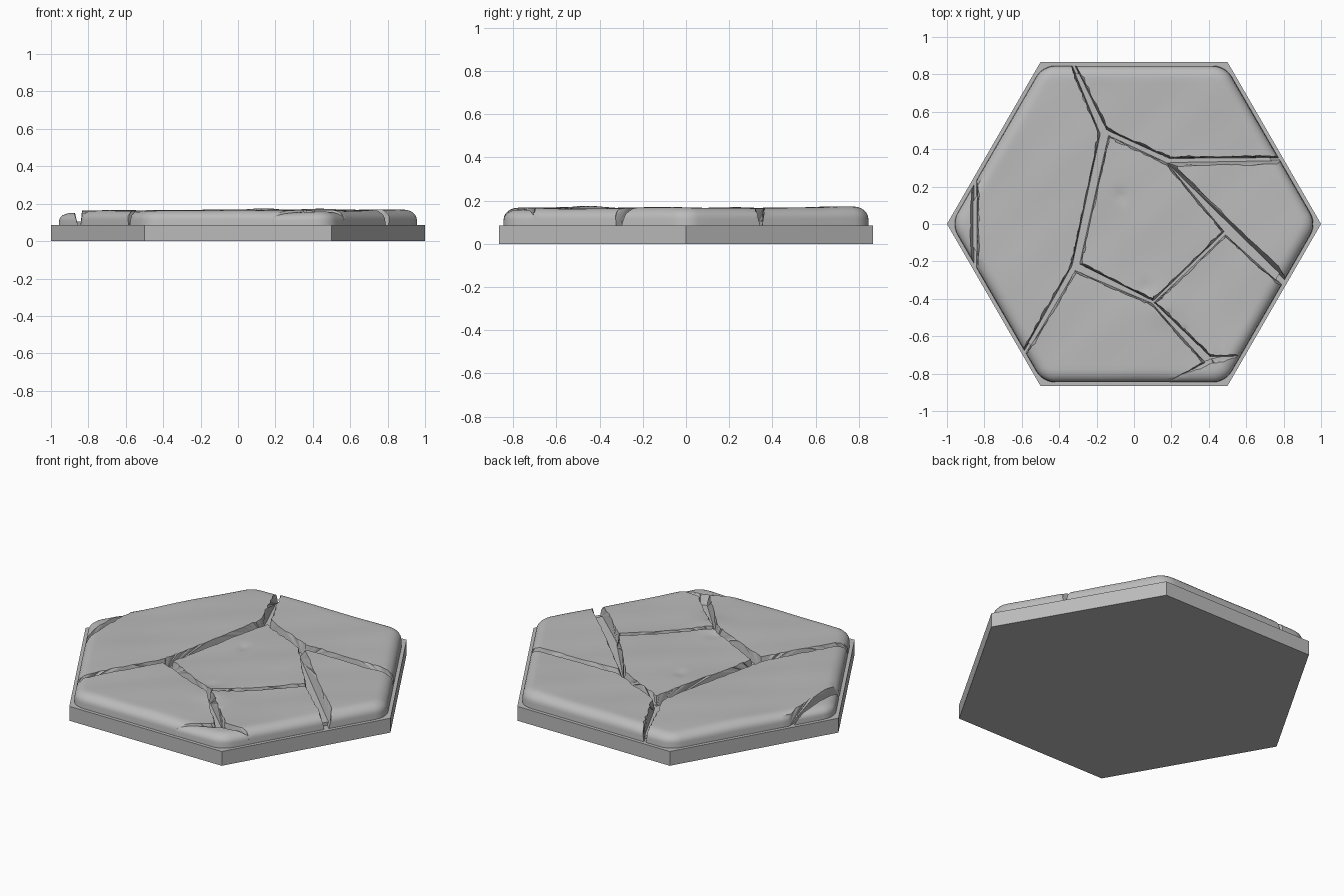
import bpy, bmesh, math, random
from mathutils import Vector

if "Cube" in bpy.data.objects:
    bpy.data.objects.remove(bpy.data.objects["Cube"])

random.seed(4)
BASE_TOP, STONE_TOP = 0.085, 0.165

grey = bpy.data.materials.new("stone grey")
grey.diffuse_color = (0.5, 0.5, 0.5, 1)
grey.use_nodes = True
grey.node_tree.nodes["Principled BSDF"].inputs["Base Color"].default_value = grey.diffuse_color


def add_object(name, bm, smooth=False):
    me = bpy.data.meshes.new(name)
    bmesh.ops.recalc_face_normals(bm, faces=bm.faces)
    bm.to_mesh(me)
    bm.free()
    me.materials.append(grey)
    ob = bpy.data.objects.new(name, me)
    bpy.context.collection.objects.link(ob)
    if smooth:
        bpy.context.view_layer.objects.active = ob
        ob.select_set(True)
        bpy.ops.object.shade_smooth_by_angle(angle=math.radians(38))
        ob.select_set(False)


def hexagon(name, radius, z0, z1):
    bm = bmesh.new()
    ring = [bm.verts.new((radius * math.cos(k * math.pi / 3), radius * math.sin(k * math.pi / 3), z0))
            for k in range(6)]
    face = bm.faces.new(ring)
    top = bmesh.ops.extrude_face_region(bm, geom=[face])
    for v in top["geom"]:
        if isinstance(v, bmesh.types.BMVert):
            v.co.z = z1
    add_object(name, bm)


def outline(inset, r, arc=8, side=14):
    """Points of a hexagon with rounded corners."""
    core = (0.866 - inset - r) / 0.866
    pts = []
    for k in range(6):
        a = k * math.pi / 3
        c = Vector((core * math.cos(a), core * math.sin(a)))
        for i in range(arc + 1):
            b = a - math.pi / 6 + i / arc * math.pi / 3
            pts.append(c + r * Vector((math.cos(b), math.sin(b))))
        b = a + math.pi / 6
        nxt = core * Vector((math.cos(a + math.pi / 3), math.sin(a + math.pi / 3)))
        off = r * Vector((math.cos(b), math.sin(b)))
        pts += [c.lerp(nxt, i / side) + off for i in range(1, side)]
    return pts


def bumps(x, y):
    """Gentle worn unevenness of the stone."""
    z = 0.0035 * math.sin(7 * x + 2 * y) * math.cos(6 * y - 3 * x)
    z += 0.002 * math.sin(15 * x - 4 * y + 1) * math.sin(13 * y + 2)
    for px, py, h, w in ((0.16, -0.45, 0.014, 0.1), (-0.07, 0.15, -0.008, 0.03), (0.06, -0.34, -0.008, 0.03)):
        z += h * math.exp(-((x - px) ** 2 + (y - py) ** 2) / w ** 2)
    return z


def pillow(dz):
    """Whole rounded slab, later cut down to one stone."""
    bm = bmesh.new()
    loops = []
    # rounded rim, from the bottom edge up
    profile = [(0.020, 0.0)] + [(0.022 + 0.065 * (1 - math.cos(t)), 0.03 + 0.05 * math.sin(t))
                                for t in (i * math.pi / 12 for i in range(7))]
    for inset, h in profile:
        pts = outline(inset, max(0.14 - inset, 0.03))
        loops.append([bm.verts.new((p.x, p.y, BASE_TOP + h + (bumps(p.x, p.y) + dz) * h / 0.08)) for p in pts])
    inner = outline(0.087, 0.053)
    for i in range(1, 28):
        s = 1 - i / 28
        loops.append([bm.verts.new((p.x * s, p.y * s, STONE_TOP + dz + bumps(p.x * s, p.y * s))) for p in inner])
    n = len(inner)
    for a, b in zip(loops, loops[1:]):
        for i in range(n):
            bm.faces.new((a[i], a[(i + 1) % n], b[(i + 1) % n], b[i]))
    mid = bm.verts.new((0, 0, STONE_TOP + dz + bumps(0, 0)))
    for i in range(n):
        bm.faces.new((loops[-1][i], loops[-1][(i + 1) % n], mid))
    bm.faces.new(loops[0][::-1])
    bmesh.ops.recalc_face_normals(bm, faces=bm.faces)
    return bm


def stone(name, paths, dz=0.0, lean=0.15):
    """Keep the part of the slab to the left of each path; break the cut edges a little."""
    bm = pillow(dz)
    for path in paths:
        for (x0, y0), (x1, y1) in zip(path, path[1:]):
            out = Vector((y1 - y0, x0 - x1, 0)).normalized()
            nor = (out + Vector((0, 0, lean))).normalized()
            cut = bmesh.ops.bisect_plane(bm, geom=bm.verts[:] + bm.edges[:] + bm.faces[:], dist=1e-5,
                                         plane_co=(x0, y0, STONE_TOP), plane_no=nor, clear_outer=True)
            rim = [e for e in cut["geom_cut"] if isinstance(e, bmesh.types.BMEdge)]
            bmesh.ops.edgeloop_fill(bm, edges=rim)
            for v in {v for e in rim for v in e.verts}:
                if v.co.z > STONE_TOP - 0.03:
                    v.co += out * random.uniform(-0.006, 0.004)
    bmesh.ops.triangulate(bm, faces=[f for f in bm.faces if len(f.verts) > 4])
    add_object(name, bm, True)


# hexagonal base and the bed seen in the cracks
hexagon("base", 1.0, 0.0, BASE_TOP)
hexagon("crack_bed", 0.93, BASE_TOP - 0.01, 0.105)

# paving stones
stone("left_stone", [[(-0.59, -0.66), (-0.34, -0.22), (-0.19, 0.48), (-0.34, 0.84)],
                     [(-0.83, 0.3), (-0.83, -0.3)]], -0.003)
stone("top_stone", [[(-0.30, 0.84), (-0.14, 0.51), (0.19, 0.36), (0.8, 0.365)]], 0.003)
stone("centre_stone", [[(-0.13, 0.46), (-0.28, -0.21), (0.10, -0.40), (0.47, -0.04), (0.17, 0.32),
                        (-0.13, 0.46)]], -0.002)
stone("right_stone", [[(0.8, 0.32), (0.22, 0.31), (0.8, -0.26)]], 0.001, 0.3)
stone("lower_right_stone", [[(0.78, -0.33), (0.49, -0.07), (0.12, -0.42), (0.41, -0.70), (0.6, -0.70)]], -0.002)
stone("bottom_stone", [[(0.2, -0.83), (0.37, -0.74), (0.09, -0.43), (-0.31, -0.26), (-0.57, -0.70)]])

# broken corner chips
stone("left_chip", [[(-0.88, -0.2), (-0.88, 0.2)]], -0.015, 0.3)
stone("corner_chip", [[(0.57, -0.72), (0.42, -0.75), (0.2, -0.84)]], -0.012, 0.5)
